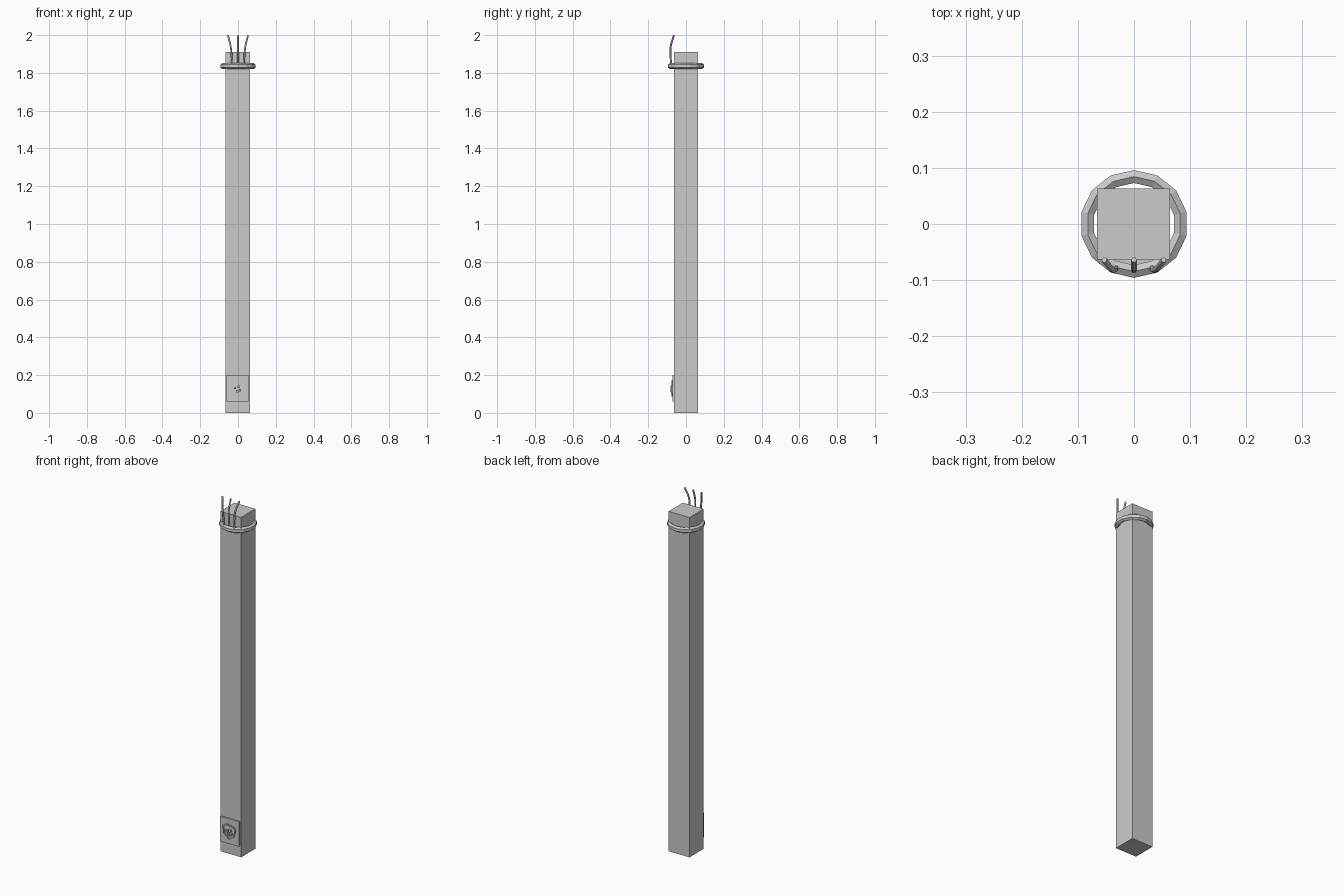
import bpy, bmesh
from math import sin, cos, pi

cube = bpy.data.objects.get("Cube")
if cube:
    bpy.data.objects.remove(cube, do_unlink=True)

grey = bpy.data.materials.new("plain grey")
grey.use_nodes = True
grey.diffuse_color = (0.6, 0.6, 0.6, 1)
grey.node_tree.nodes["Principled BSDF"].inputs["Base Color"].default_value = (0.6, 0.6, 0.6, 1)


def add_mesh(name, bm):
    bmesh.ops.recalc_face_normals(bm, faces=bm.faces[:])
    mesh = bpy.data.meshes.new(name)
    bm.to_mesh(mesh)
    bm.free()
    mesh.materials.append(grey)
    obj = bpy.data.objects.new(name, mesh)
    bpy.context.collection.objects.link(obj)
    return obj


def box(name, low, high):
    bm = bmesh.new()
    bmesh.ops.create_cube(bm, size=1)
    for v in bm.verts:
        v.co = [(a + b) / 2 + c * (b - a) for a, b, c in zip(low, high, v.co)]
    return add_mesh(name, bm)


def closed_loops(name, loops):
    """Skin a cyclic series of closed cross-sections."""
    bm = bmesh.new()
    rows = [[bm.verts.new(p) for p in loop] for loop in loops]
    n, m = len(rows), len(rows[0])
    for i in range(n):
        for j in range(m):
            a, b = rows[i], rows[(i + 1) % n]
            bm.faces.new((a[j], b[j], b[(j + 1) % m], a[(j + 1) % m]))
    return add_mesh(name, bm)


def wire(name, points, radius):
    curve = bpy.data.curves.new(name, 'CURVE')
    curve.dimensions = '3D'
    curve.bevel_depth = radius
    curve.bevel_resolution = 1
    curve.use_fill_caps = True
    curve.resolution_u = 3
    spline = curve.splines.new('BEZIER')
    spline.bezier_points.add(len(points) - 1)
    for bp, p in zip(spline.bezier_points, points):
        bp.co = p
        bp.handle_left_type = bp.handle_right_type = 'AUTO'
    curve.materials.append(grey)
    obj = bpy.data.objects.new(name, curve)
    bpy.context.collection.objects.link(obj)


# Square post
box("post", (-0.066, -0.063, 0), (0.064, 0.063, 1.91))

# Faceted collar ring
SIDES, R = 14, 0.0845
ring = []
for i in range(SIDES):
    a = pi / 2 + i * 2 * pi / SIDES
    section = []
    for j in range(6):
        t = pi / 2 + j * pi / 3
        r = R + 0.0133 * cos(t)
        section.append((r * cos(a), r * sin(a), 1.836 + 0.016 * sin(t)))
    ring.append(section)
closed_loops("collar_ring", ring)

# Three wires, the outer two splaying sideways
for name, side in (("right_wire", -1), ("middle_wire", 0), ("left_wire", 1)):
    wire(name, [(side * 0.032, -0.077, 1.835), (side * 0.034, -0.082, 1.89),
                (side * 0.039, -0.081, 1.94), (side * 0.053, -0.064, 1.998)], 0.005)

# Cover plate low on the front, with a raised shield-shaped rim and small studs
box("cover_plate", (-0.062, -0.071, 0.06), (0.055, -0.062, 0.2))
shield = [(-0.04, 0.03), (-0.015, 0.043), (0.03, 0.036), (0.042, 0.022),
          (0.032, -0.022), (0, -0.042), (-0.034, -0.012)]
rim = []
for x, z in shield:
    rim.append([(-0.004 + x * s, y, 0.128 + z * s)
                for s, y in ((1, -0.07), (1, -0.077), (0.86, -0.077), (0.86, -0.07))])
closed_loops("shield_rim", rim)
for i, (x, z) in enumerate(((-0.016, 0.132), (0.004, 0.138), (0.01, 0.12), (-0.004, 0.115))):
    box(f"stud_{i + 1}", (x - 0.006, -0.083, z - 0.006), (x + 0.006, -0.07, z + 0.006))
